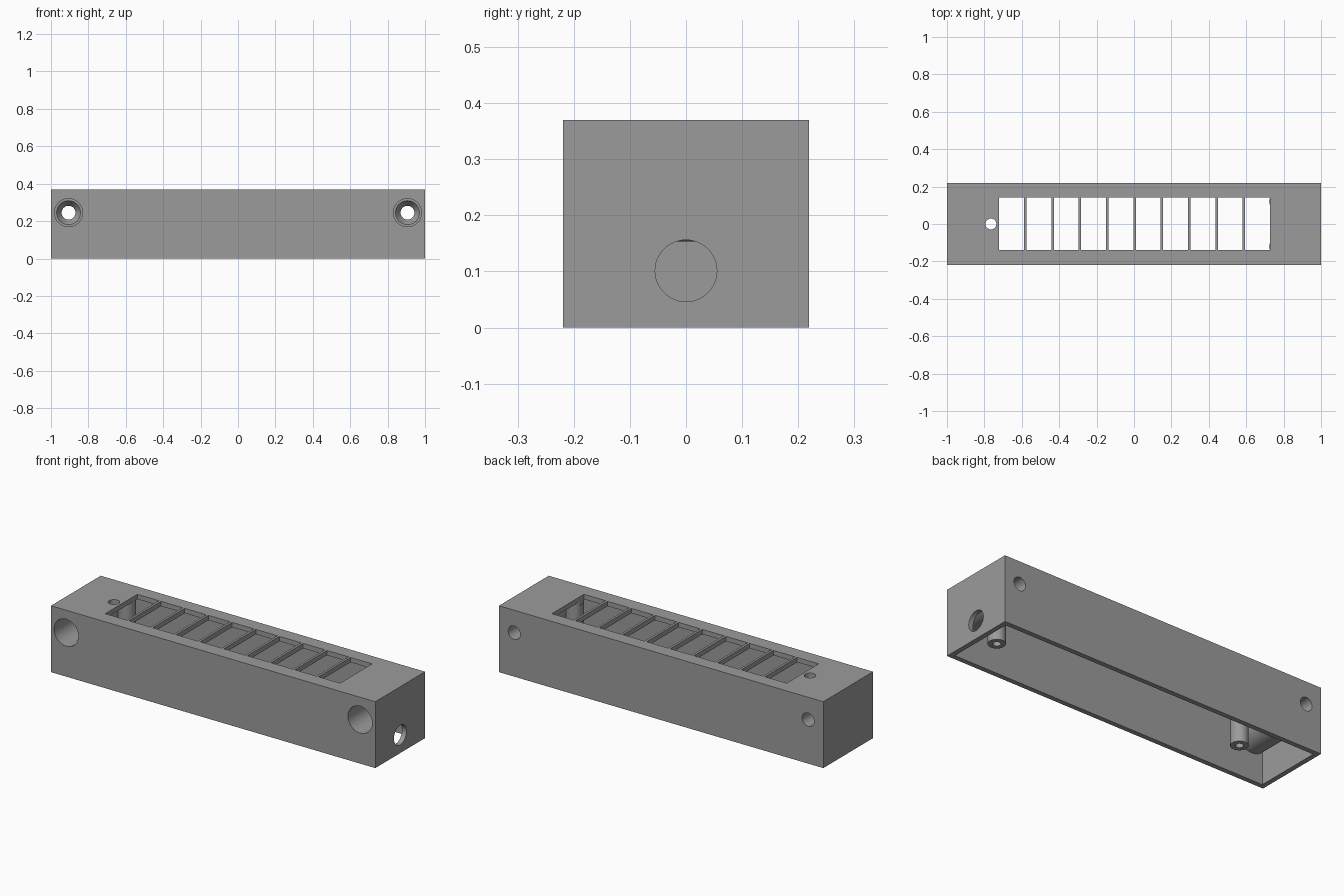
import bpy, bmesh, math
from mathutils import Matrix, Vector

if "Cube" in bpy.data.objects:
    bpy.data.objects.remove(bpy.data.objects["Cube"])

L, W, H, T = 1.0, 0.219, 0.37, 0.027   # half length, half width, height, wall

grey = bpy.data.materials.new("grey plastic")
grey.diffuse_color = (0.33, 0.33, 0.33, 1)
grey.use_nodes = True
grey.node_tree.nodes["Principled BSDF"].inputs["Base Color"].default_value = grey.diffuse_color


def make(name, bm):
    bmesh.ops.recalc_face_normals(bm, faces=bm.faces[:])
    me = bpy.data.meshes.new(name)
    bm.to_mesh(me)
    bm.free()
    me.materials.append(grey)
    ob = bpy.data.objects.new(name, me)
    bpy.context.collection.objects.link(ob)
    return ob


def box(name, lo, hi):
    bm = bmesh.new()
    lo, hi = Vector(lo), Vector(hi)
    size = hi - lo
    bmesh.ops.create_cube(bm, size=1, matrix=Matrix.Translation((lo + hi) / 2)
                          @ Matrix.Diagonal((*size, 1)))
    return make(name, bm)


def lathe(name, start, axis, profile, n=48):
    """Solid of revolution: profile is (distance along axis, radius)."""
    bm = bmesh.new()
    m = Matrix.Translation(start) @ Vector(axis).to_track_quat('Z', 'Y').to_matrix().to_4x4()
    rings = []
    for d, r in profile:
        rings.append([bm.verts.new(m @ Vector((r * math.cos(2 * math.pi * i / n),
                                               r * math.sin(2 * math.pi * i / n), d)))
                      for i in range(n)])
    for a, b in zip(rings, rings[1:]):
        for i in range(n):
            j = (i + 1) % n
            bm.faces.new((a[i], a[j], b[j], b[i]))
    bm.faces.new(rings[0])
    bm.faces.new(rings[-1])
    return make(name, bm)


def combine(target, tool, op):
    mod = target.modifiers.new("bool", 'BOOLEAN')
    mod.operation, mod.solver, mod.object = op, 'EXACT', tool
    bpy.context.view_layer.objects.active = target
    bpy.ops.object.modifier_apply(modifier=mod.name)
    bpy.data.objects.remove(tool, do_unlink=True)


# Open-bottomed shell
case = box("housing", (-L, -W, 0), (L, W, H))
combine(case, box("cavity", (-L + T, -W + T, -0.1), (L - T, W - T, H - T)), 'DIFFERENCE')

# Screw sleeves across the width, and posts hanging from the top
for s in (-1, 1):
    combine(case, lathe("sleeve", (s * 0.906, -W + 0.01, 0.245), (0, 1, 0),
                        [(0, 0.092), (2 * W - 0.02, 0.092)]), 'UNION')
    for t in (-1, 1):
        combine(case, lathe("post", (s * 0.768, t * 0.12, 0.11), (0, 0, 1),
                            [(0, 0.045), (H - 0.12, 0.045)]), 'UNION')

# Countersunk screw holes and pilot holes
for s in (-1, 1):
    combine(case, lathe("screw_hole", (s * 0.906, -W - 0.05, 0.245), (0, 1, 0),
                        [(0, 0.075), (0.35, 0.075), (0.35, 0.064), (0.39, 0.037),
                         (0.6, 0.037)]), 'DIFFERENCE')
    for t in (-1, 1):
        combine(case, lathe("pilot_hole", (s * 0.768, t * 0.12, 0.05), (0, 0, 1),
                            [(0, 0.02), (0.22, 0.02)], 24), 'DIFFERENCE')

# Cable hole in the right end, small hole in the top
combine(case, lathe("cable_hole", (L - T - 0.01, 0, 0.101), (1, 0, 0),
                    [(0, 0.055), (0.1, 0.055)]), 'DIFFERENCE')
combine(case, lathe("button_hole", (-0.765, 0, H - T - 0.03), (0, 0, 1),
                    [(0, 0.029), (0.1, 0.029)]), 'DIFFERENCE')

# Row of ten windows separated by thin bars
pitch, bar = 0.1461, 0.013
for i in range(10):
    x = 0.003 + (i - 4.5) * pitch
    h = (pitch - bar) / 2
    combine(case, box("window", (x - h, -0.139, H - T - 0.02), (x + h, 0.143, H + 0.05)),
            'DIFFERENCE')

# Smooth round surfaces, sharp edges
bpy.ops.object.select_all(action='DESELECT')
case.select_set(True)
bpy.context.view_layer.objects.active = case
bpy.ops.object.shade_smooth_by_angle(angle=math.radians(30))
